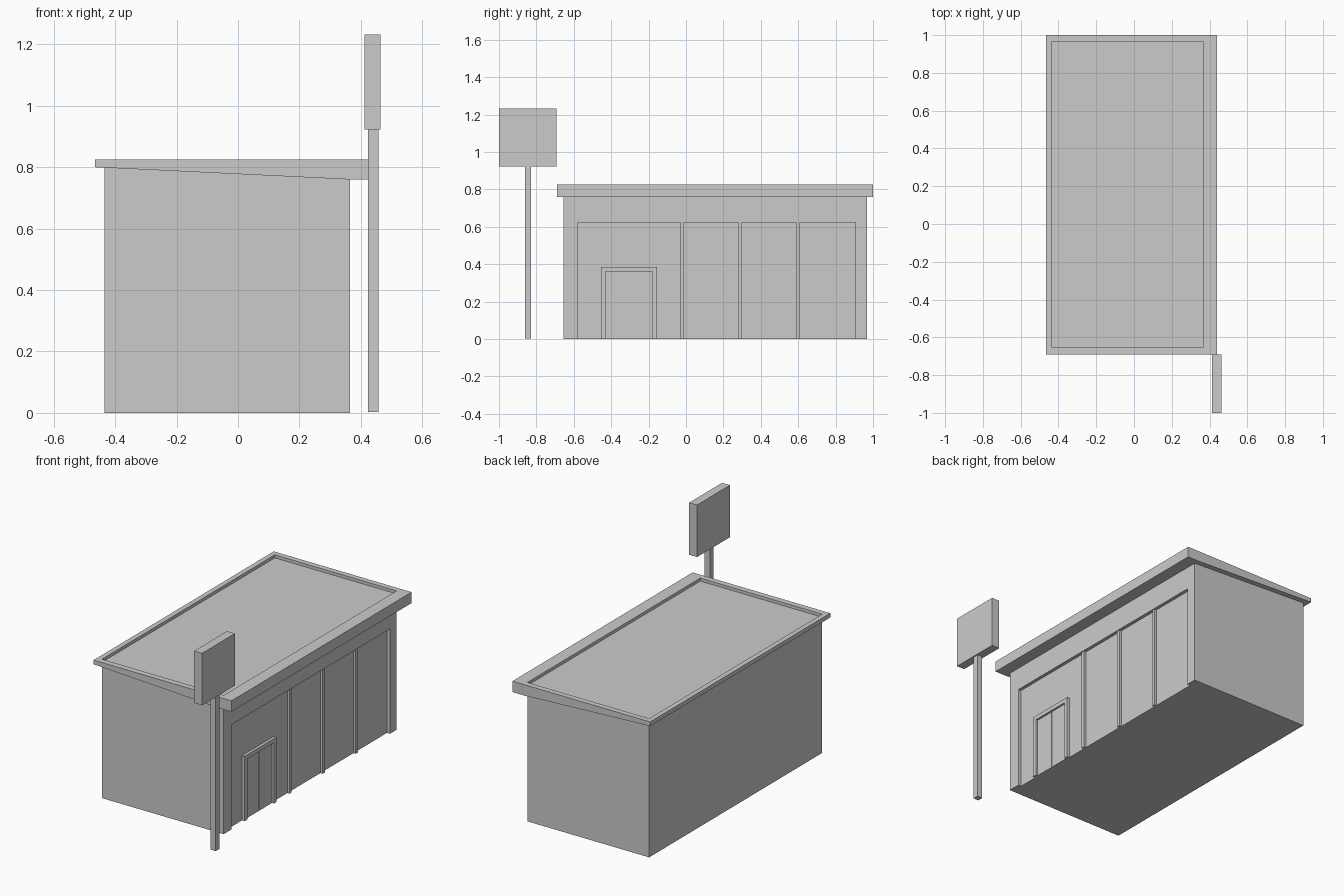
import bpy, bmesh

if "Cube" in bpy.data.objects:
    bpy.data.objects.remove(bpy.data.objects["Cube"])


def prism(name, points, y0, y1):
    """Extrude an (x, z) profile from y0 to y1."""
    bm = bmesh.new()
    face = bm.faces.new([bm.verts.new((x, y0, z)) for x, z in points])
    ext = bmesh.ops.extrude_face_region(bm, geom=[face])
    verts = [v for v in ext["geom"] if isinstance(v, bmesh.types.BMVert)]
    bmesh.ops.translate(bm, vec=(0, y1 - y0, 0), verts=verts)
    bmesh.ops.recalc_face_normals(bm, faces=bm.faces)
    mesh = bpy.data.meshes.new(name)
    bm.to_mesh(mesh)
    bm.free()
    ob = bpy.data.objects.new(name, mesh)
    bpy.context.collection.objects.link(ob)
    return ob


def box(name, x, y, z):
    profile = [(x[0], z[0]), (x[1], z[0]), (x[1], z[1]), (x[0], z[1])]
    return prism(name, profile, *y)


def cut(target, cutter):
    """Carve a recess and hide the cutter."""
    mod = target.modifiers.new("recess", "BOOLEAN")
    mod.operation = "DIFFERENCE"
    mod.solver = "EXACT"
    mod.object = cutter
    cutter.hide_render = True
    cutter.hide_set(True)


GLASS = 0.345

# Building body with a shallow shopfront recess
walls = prism("walls", [(-0.435, 0), (0.365, 0), (0.365, 0.765), (-0.435, 0.803)],
              -0.655, 0.967)
cut(walls, box("shopfront_cutter", (GLASS, 0.5), (-0.58, 0.905), (-0.1, 0.622)))

# Roof slab with sloping underside and sunken top
roof = prism("roof", [(-0.465, 0.80), (0.365, 0.76), (0.44, 0.76),
                      (0.44, 0.825), (-0.465, 0.825)], -0.69, 1.0)
cut(roof, box("roof_cutter", (-0.435, 0.365), (-0.655, 0.967), (0.807, 0.9)))

# Window mullions
for i, y in enumerate((-0.02, 0.29, 0.60)):
    box(f"mullion_{i + 1}", (GLASS - 0.01, 0.36), (y - 0.01, y + 0.01), (0, 0.63))

# Double door: frame and two leaves with a narrow gap between them
door_y, half, trim = -0.305, 0.15, 0.025
for side, s in (("left", -1), ("right", 1)):
    ys = sorted((door_y + s * half, door_y + s * (half - trim)))
    box(f"door_jamb_{side}", (GLASS - 0.01, 0.362), ys, (0, 0.36))
    ys = sorted((door_y + s * 0.004, door_y + s * (half - trim)))
    box(f"door_leaf_{side}", (GLASS - 0.01, 0.35), ys, (0, 0.36))
box("door_lintel", (GLASS - 0.01, 0.362), (door_y - half, door_y + half), (0.36, 0.385))

# Roadside sign
box("sign_post", (0.423, 0.457), (-0.862, -0.828), (0.003, 0.925))
box("sign_board", (0.412, 0.464), (-1.0, -0.692), (0.923, 1.232))
